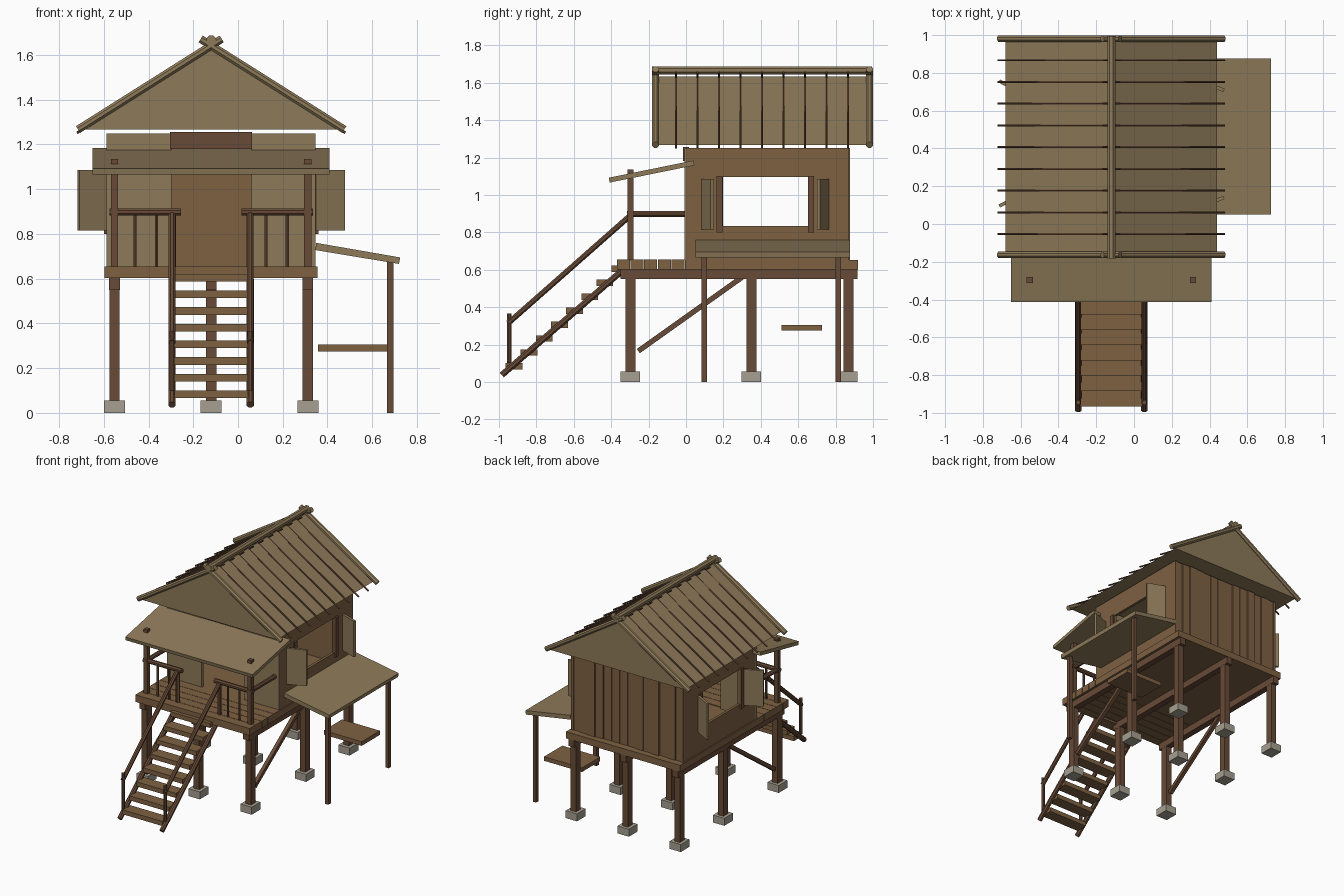
import bpy, math, random
from mathutils import Vector

if "Cube" in bpy.data.objects:
    bpy.data.objects.remove(bpy.data.objects["Cube"])

random.seed(4)
CX = -0.12  # centre line of the house


def mat(name, col):
    m = bpy.data.materials.new(name)
    m.diffuse_color = (*col, 1)
    m.use_nodes = True
    m.node_tree.nodes["Principled BSDF"].inputs["Base Color"].default_value = m.diffuse_color
    return m


THATCH = mat("thatch", (0.27, 0.195, 0.10))
BROWN = mat("brown_wood", (0.21, 0.12, 0.055))
DARK = mat("dark_wood", (0.14, 0.07, 0.038))
STONE = mat("concrete", (0.38, 0.35, 0.28))


def mesh(name, verts, faces, m):
    me = bpy.data.meshes.new(name)
    me.from_pydata(verts, [], faces)
    me.materials.append(m)
    ob = bpy.data.objects.new(name, me)
    bpy.context.collection.objects.link(ob)
    return ob


def prism(name, pts, axis, a, b, m):
    """Extrude a 2D outline along x or y; y outlines are (x, z), x outlines are (y, z)."""
    n = len(pts)
    put = (lambda p, t: (t, p[0], p[1])) if axis == 'x' else (lambda p, t: (p[0], t, p[1]))
    verts = [put(p, a) for p in pts] + [put(p, b) for p in pts]
    faces = [list(range(n)), list(range(2 * n - 1, n - 1, -1))]
    faces += [[i, i + n, (i + 1) % n + n, (i + 1) % n] for i in range(n)]
    if axis == 'x':
        faces = [f[::-1] for f in faces]
    return mesh(name, verts, faces, m)


def box(name, x0, x1, y0, y1, z0, z1, m):
    return prism(name, [(x0, z0), (x1, z0), (x1, z1), (x0, z1)], 'y', y0, y1, m)


def rod(name, a, b, r, m, sides=8):
    """Straight pole from a to b; four sides gives a square bar."""
    a, b = Vector(a), Vector(b)
    d = (b - a).normalized()
    up = Vector((0, 1, 0)) if abs(d.z) > 0.99 else Vector((0, 0, 1))
    u = d.cross(up).normalized()
    v = d.cross(u)
    rr = r * math.sqrt(2) if sides == 4 else r
    ring = [(math.cos(t) * u + math.sin(t) * v) * rr
            for t in [(i + 0.5) * math.tau / sides for i in range(sides)]]
    n = sides
    verts = [a + p for p in ring] + [b + p for p in ring]
    faces = [list(range(n))[::-1], list(range(n, 2 * n))]
    faces += [[i, (i + 1) % n, (i + 1) % n + n, i + n] for i in range(n)]
    return mesh(name, verts, faces, m)


# Stilts, footings and floor beams
for x in (-0.552, CX, 0.312):
    for y in (-0.297, 0.35, 0.868):
        box("stilt", x - 0.023, x + 0.023, y - 0.027, y + 0.027, 0.04, 0.6, DARK)
        yf = min(y, 0.875)
        box("footing", x - 0.047, x + 0.047, yf - 0.053, yf + 0.05, 0, 0.056, STONE)
    box("floor_beam", x - 0.024, x + 0.024, -0.35, 0.918, 0.55, 0.605, DARK)
for x in (-0.552, 0.312):
    rod("brace", (x, -0.255, 0.165), (x, 0.3, 0.56), 0.014, DARK, 4)

# Floor and porch planks
box("floor", -0.596, 0.355, -0.005, 0.92, 0.602, 0.652, BROWN)
for i in range(5):
    y = -0.37 + i * 0.073
    box("porch_plank", -0.596, 0.355, y, y + 0.07, 0.602, 0.655, BROWN)

# Side walls with window openings
L, R, T = -0.587, 0.347, 0.02
for x0, x1, s, xs in ((L, L + T, -1, L), (R - T, R, 1, R)):
    box("side_wall_front", x0, x1, 0.0, 0.198, 0.65, 1.25, BROWN)
    box("side_wall_back", x0, x1, 0.652, 0.872, 0.65, 1.25, BROWN)
    box("side_wall_sill", x0, x1, 0.198, 0.652, 0.65, 0.834, BROWN)
    box("side_wall_head", x0, x1, 0.198, 0.652, 1.096, 1.25, BROWN)
    for y in (0.162, 0.652):
        a, b = sorted((xs - s * 0.02, xs + s * 0.012))
        box("window_jamb", a, b, y, y + 0.032, 0.80, 1.10, DARK)

# Open shutters
for a, b in (((0.345, 0.09), (0.476, 0.14)), ((0.345, 0.757), (0.476, 0.708)),
             ((-0.585, 0.16), (-0.713, 0.095)), ((-0.585, 0.687), (-0.713, 0.757))):
    d = (Vector(b) - Vector(a)).normalized() * 0.009
    n = Vector((-d.y, d.x))
    c = [Vector(a) + n, Vector(a) - n, Vector(b) - n, Vector(b) + n]
    mesh("shutter", [(p.x, p.y, z) for z in (0.815, 1.086) for p in c],
         [(3, 2, 1, 0), (4, 5, 6, 7), (0, 1, 5, 4), (1, 2, 6, 5), (2, 3, 7, 6), (3, 0, 4, 7)],
         THATCH)

# Front wall with doorway
box("front_wall_left", L, -0.297, -0.008, 0.015, 0.652, 1.25, THATCH)
box("front_wall_right", 0.06, R, -0.008, 0.015, 0.652, 1.25, THATCH)
box("door_header", -0.305, 0.062, -0.015, 0.015, 1.18, 1.256, DARK)

# Back wall of uneven vertical planks
n = 14
w = (R - L) / n
box("back_wall", L, R, 0.845, 0.86, 0.65, 1.25, BROWN)
for i in range(n):
    box("back_plank", L + i * w, L + (i + 1) * w - 0.004, 0.855,
        0.866 + random.choice((0, 0.006, 0.012)), 0.65, 1.25, BROWN)

# Main roof body
prism("roof", [(-0.68, 1.268), (0.44, 1.268), (CX, 1.632)], 'y', -0.165, 0.982, THATCH)

# Roof ribs, gable poles and ridge pole
for s in (-1, 1):
    for i in range(9):
        y = -0.053 + i * 0.115
        rod("roof_rib", (CX + s * 0.6, y, 1.252), (CX - s * 0.045, y, 1.657), 0.006, DARK, 6)
    for y in (-0.163, 0.981):
        rod("gable_pole", (CX + s * 0.595, y, 1.267), (CX - s * 0.047, y, 1.672),
            0.019, THATCH)
rod("ridge_pole", (CX, -0.182, 1.666), (CX, 0.995, 1.666), 0.023, THATCH)

# Porch roof and its posts
prism("porch_roof", [(-0.408, 1.066), (0.045, 1.158), (0.04, 1.184), (-0.413, 1.092)],
      'x', -0.65, 0.41, THATCH)
for s in (-1, 1):
    x = CX + s * 0.432
    box("porch_post", x - 0.016, x + 0.016, -0.312, -0.28, 0.65, 1.136, DARK)
    # Porch rails and balusters
    rod("side_rail", (x, -0.315, 0.898), (x, 0.0, 0.898), 0.017, DARK)
    rod("front_rail", (CX + s * 0.135, -0.297, 0.898), (CX + s * 0.455, -0.297, 0.898),
        0.017, DARK)
    for dx in (0.425, 0.34, 0.245, 0.165):
        rod("baluster", (CX + s * dx, -0.297, 0.65), (CX + s * dx, -0.297, 0.89),
            0.008, DARK, 6)
    # Stair stringer, handrail and newels
    x = CX + s * 0.175
    rod("stringer", (x, -0.985, 0.037), (x, -0.345, 0.592), 0.018, DARK)
    rod("handrail", (x, -0.95, 0.315), (x, -0.3, 0.888), 0.016, DARK)
    rod("lower_newel", (x, -0.945, 0.1), (x, -0.945, 0.366), 0.013, DARK)
    rod("upper_newel", (x, -0.297, 0.65), (x, -0.297, 0.9), 0.013, DARK)

# Stair treads
for i in range(8):
    y, z = -0.965 + i * 0.081, 0.066 + i * 0.0745
    box("tread", CX - 0.165, CX + 0.165, y, y + 0.09, z, z + 0.034, BROWN)

# Side lean-to with posts and bench
prism("side_awning", [(0.345, 0.728), (0.72, 0.666), (0.725, 0.695), (0.35, 0.76)],
      'y', 0.05, 0.876, THATCH)
for y in (0.097, 0.815):
    box("awning_post", 0.667, 0.695, y - 0.015, y + 0.015, 0, 0.685, DARK)
box("bench", 0.357, 0.673, 0.51, 0.727, 0.274, 0.305, BROWN)
